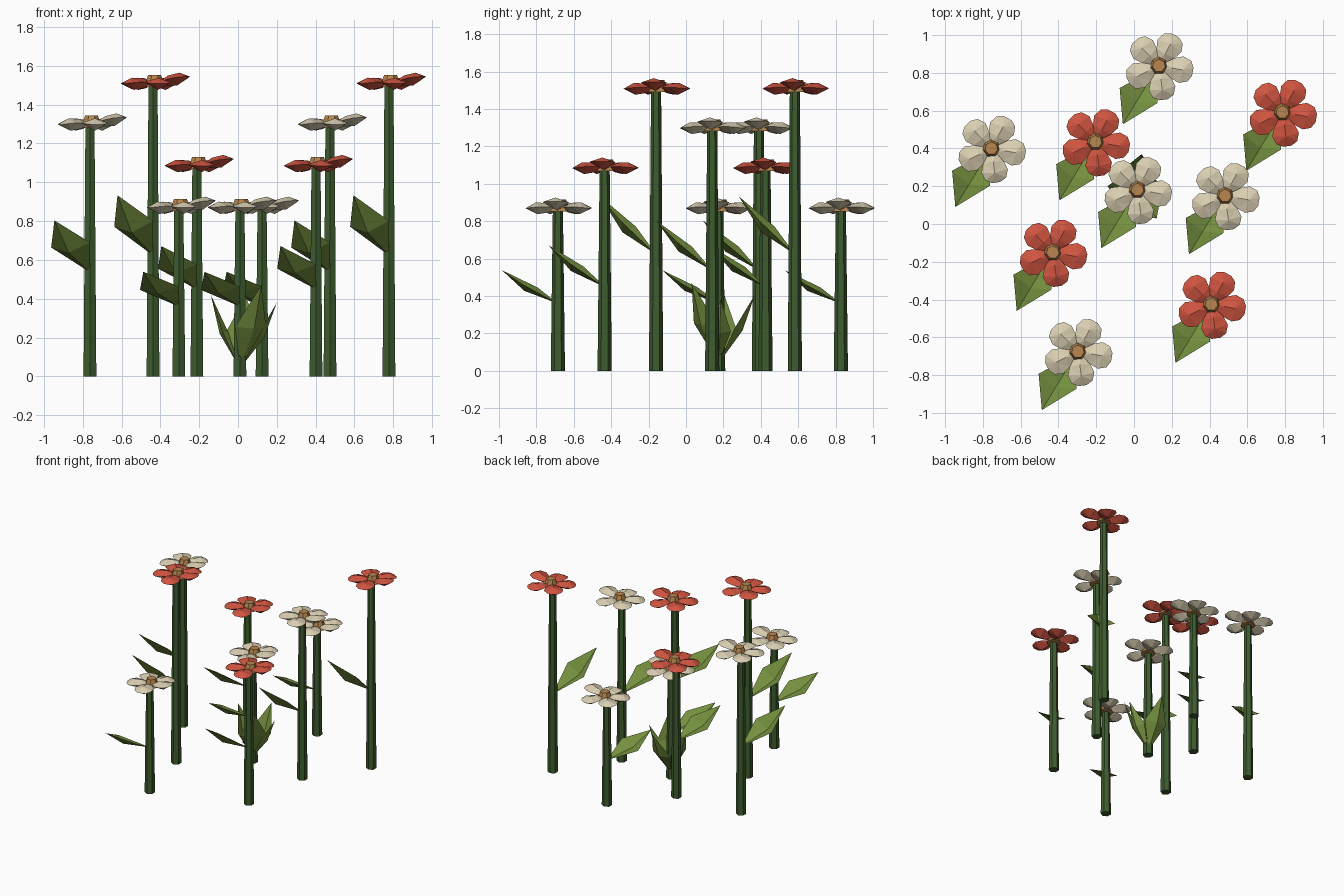
import bpy, bmesh, math
from mathutils import Vector

if "Cube" in bpy.data.objects:
    bpy.data.objects.remove(bpy.data.objects["Cube"])


def srgb(r, g, b):
    f = lambda c: c / 12.92 if c <= 0.04045 else ((c + 0.055) / 1.055) ** 2.4
    return (f(r / 255), f(g / 255), f(b / 255), 1)


def material(name, r, g, b):
    m = bpy.data.materials.new(name)
    m.diffuse_color = srgb(r, g, b)
    m.use_nodes = True
    m.node_tree.nodes["Principled BSDF"].inputs["Base Color"].default_value = m.diffuse_color
    return m


RED = material("red_petal", 208, 84, 64)
CREAM = material("cream_petal", 218, 207, 178)
GOLD = material("gold_centre", 184, 134, 78)
STEM = material("stem_green", 62, 92, 46)
LEAF = material("leaf_green", 116, 143, 62)


def finish(bm, name, mat, loc=(0, 0, 0), closed=True):
    if closed:
        bmesh.ops.recalc_face_normals(bm, faces=bm.faces)
    me = bpy.data.meshes.new(name)
    bm.to_mesh(me)
    bm.free()
    me.materials.append(mat)
    ob = bpy.data.objects.new(name, me)
    ob.location = loc
    bpy.context.collection.objects.link(ob)
    return ob


def cone(name, mat, loc, r1, r2, z1, z2, sides):
    bm = bmesh.new()
    bmesh.ops.create_cone(bm, cap_ends=True, segments=sides, radius1=r1, radius2=r2, depth=z2 - z1)
    bmesh.ops.translate(bm, verts=bm.verts, vec=(0, 0, (z1 + z2) / 2))
    return finish(bm, name, mat, loc)


# half outline of a petal: distance from centre, half width, height
PETAL = [(0.025, 0.018, 0.0), (0.075, 0.055, 0.004), (0.12, 0.071, 0.004),
         (0.163, 0.056, 0.0), (0.182, 0.022, -0.004)]


def petals(loc, mat):
    """Five faceted petals, the one towards +x lifted."""
    bm = bmesh.new()
    for i in range(5):
        a = math.radians(-10 + 72 * i)
        lift = 0.2 if i == 0 else 0.0
        ca, sa = math.cos(a), math.sin(a)

        def vert(r, w, z):
            return bm.verts.new((r * ca - w * sa, r * sa + w * ca, z + lift * r))

        ring = [vert(r, w, z) for r, w, z in PETAL]
        ring += [vert(r, -w, z) for r, w, z in reversed(PETAL)]
        tops = [vert(0.07, 0, 0.024), vert(0.13, 0, 0.027)]
        lows = [vert(0.06, 0, -0.026), vert(0.12, 0, -0.036)]
        n = len(ring)
        for inner, outer in (tops, lows):
            for k in range(n):
                # the two ends of the ring nearest the stem use the inner ridge point
                c = inner if k in (0, 8, 9) else outer
                bm.faces.new((ring[k], ring[(k + 1) % n], c))
            bm.faces.new((ring[1], inner, outer))
            bm.faces.new((ring[8], inner, outer))
    return finish(bm, "petals", mat, loc)


def leaf(name, loc, base, left, tip, right, mid):
    """Folded diamond leaf around a central crease."""
    bm = bmesh.new()
    b, l, t, r, m = [bm.verts.new(p) for p in (base, left, tip, right, mid)]
    for f in ((b, m, l), (m, t, l), (b, r, m), (r, t, m)):
        bm.faces.new(f)
    bmesh.ops.recalc_face_normals(bm, faces=bm.faces)
    if sum(f.normal.z for f in bm.faces) < 0:
        bmesh.ops.reverse_faces(bm, faces=bm.faces)
    return finish(bm, name, LEAF, loc, closed=False)


def flower(x, y, h, mat):
    loc = (x, y, 0)
    cone("stem", STEM, loc, 0.038, 0.027, 0, h - 0.005, 6)
    head = Vector((x + 0.008, y + 0.01, h))
    petals(head, mat)
    cone("flower_centre", GOLD, head, 0.055, 0.034, -0.02, 0.042, 7)
    leaf("stem_leaf", loc, (0, 0, 0.412 * h), (-0.2, -0.108, 0.51 * h), (-0.183, -0.3, 0.617 * h),
         (0.0, -0.188, 0.53 * h), (-0.11, -0.18, 0.49 * h))


# tall to short flowers
for x, y, h, mat in [
    (-0.438, -0.16, 1.512, RED), (0.778, 0.582, 1.512, RED),
    (-0.763, 0.39, 1.302, CREAM), (0.474, 0.14, 1.302, CREAM),
    (-0.212, 0.425, 1.088, RED), (0.402, -0.435, 1.088, RED),
    (-0.305, -0.685, 0.873, CREAM), (0.01, 0.172, 0.873, CREAM), (0.124, 0.828, 0.873, CREAM),
]:
    flower(x, y, h, mat)

# leaf tuft at the foot of the central flower
ROOT = Vector((0.01, 0.175, 0.04))
for tip, width in [((0.12, 0.03, 0.47), 0.1), ((-0.14, 0.2, 0.42), 0.08),
                   ((0.04, 0.37, 0.41), 0.09), ((0.2, 0.185, 0.38), 0.06)]:
    tip = Vector(tip)
    d = tip - ROOT
    side = Vector((-d.y, d.x, 0)).normalized() * width
    out = Vector((d.x, d.y, 0)).normalized()
    mid = ROOT + d * 0.5
    leaf("base_leaf", (0, 0, 0), ROOT, mid + side, tip, mid - side, mid + out * 0.03 - Vector((0, 0, 0.01)))
